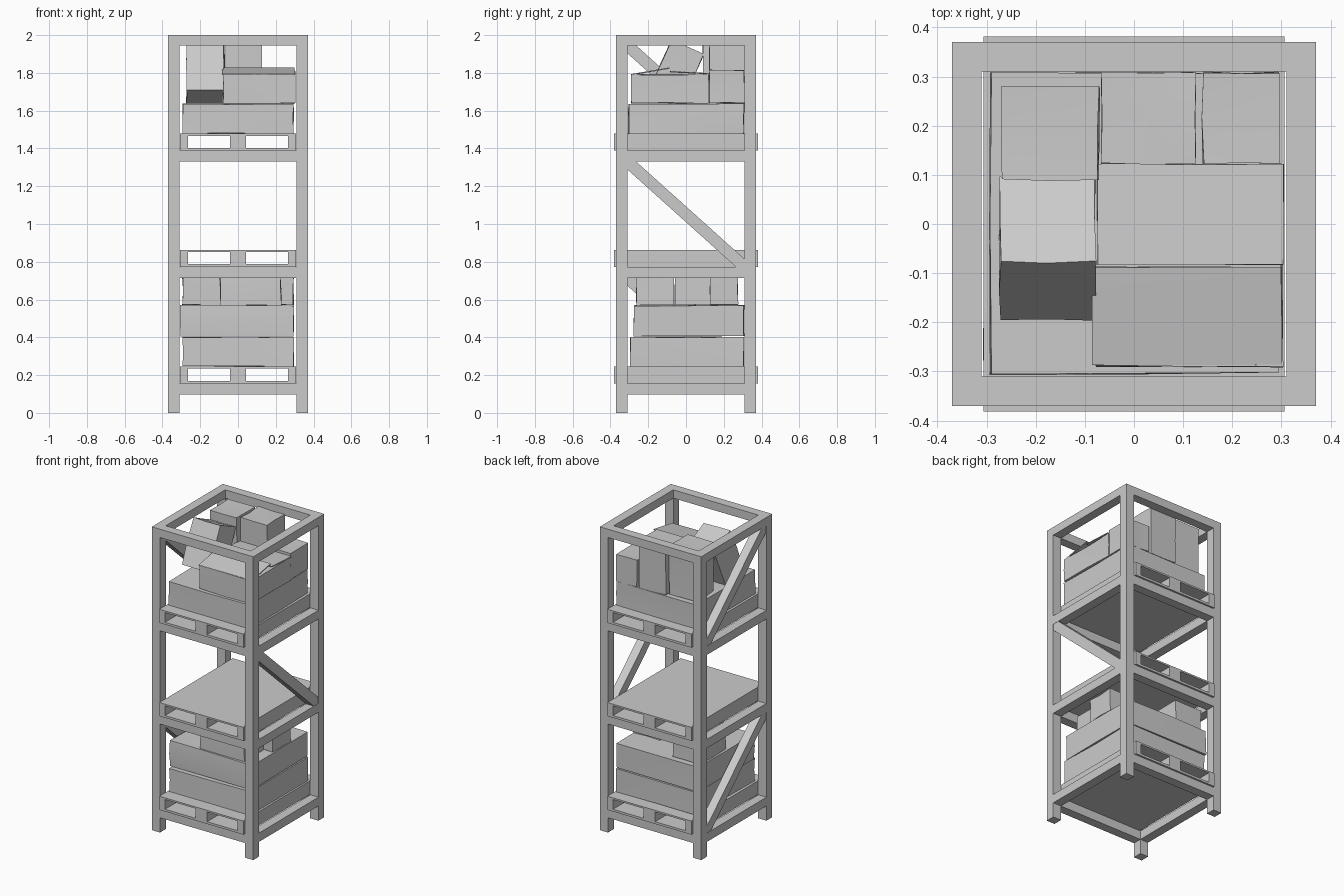
import bpy, bmesh, math, random
from mathutils import Matrix, Vector

random.seed(4)
cube = bpy.data.objects.get("Cube")
if cube:
    bpy.data.objects.remove(cube)

grey = bpy.data.materials.new("plain_grey")
grey.use_nodes = True
GREY = (0.6, 0.6, 0.6, 1)
grey.diffuse_color = GREY
grey.node_tree.nodes["Principled BSDF"].inputs["Base Color"].default_value = GREY


def add_block(bm, x, y, z, tilt=0):
    """Block from (low, high) ranges, tilted about its own x axis."""
    mid = Vector([(r[0] + r[1]) / 2 for r in (x, y, z)])
    size = [r[1] - r[0] for r in (x, y, z)]
    m = Matrix.Translation(mid) @ Matrix.Rotation(math.radians(tilt), 4, 'X') @ Matrix.Diagonal((*size, 1))
    return bmesh.ops.create_cube(bm, size=1, matrix=m)["verts"]


def finish(name, bm, smooth=False):
    mesh = bpy.data.meshes.new(name)
    bm.to_mesh(mesh)
    bm.free()
    mesh.materials.append(grey)
    ob = bpy.data.objects.new(name, mesh)
    bpy.context.collection.objects.link(ob)
    if smooth:
        bpy.ops.object.select_all(action='DESELECT')
        ob.select_set(True)
        bpy.context.view_layer.objects.active = ob
        bpy.ops.object.shade_smooth_by_angle(angle=math.radians(30))
    return ob


def carton(name, x, y, z, tilt=0, wobble=0.003):
    """Cardboard box with slightly bowed, uneven sides."""
    bm = bmesh.new()
    add_block(bm, x, y, z, tilt)
    bmesh.ops.subdivide_edges(bm, edges=bm.edges[:], cuts=1, use_grid_fill=True)
    for v in bm.verts:
        v.co += Vector([random.uniform(-wobble, wobble) for _ in range(3)])
    finish(name, bm, smooth=True)


OUT, IN = 0.37, 0.31
LEVELS = [0.097, 0.715, 1.33, 1.945]
BAR = 0.058

# Corner posts
bm = bmesh.new()
for sx in (-1, 1):
    for sy in (-1, 1):
        add_block(bm, sorted((sx * IN, sx * OUT)), sorted((sy * IN, sy * OUT)), (0, 2))
finish("corner_posts", bm)

# Horizontal rails on every level
for i, z in enumerate(LEVELS):
    bm = bmesh.new()
    top = 2 if i == 3 else z + BAR
    for s in (-1, 1):
        side = sorted((s * IN, s * OUT))
        add_block(bm, (-IN, IN), side, (z, top))
        add_block(bm, side, (-IN, IN), (z, top))
    finish(f"rails_level_{i + 1}", bm)

# Diagonal braces on alternating sides, high at the front
for i, s in enumerate((-1, 1, -1)):
    low, high = LEVELS[i] + BAR, LEVELS[i + 1]
    rise = high - low
    bm = bmesh.new()
    half = math.hypot(2 * IN, rise) / 2 + 0.01
    mid = (low + high) / 2
    add_block(bm, sorted((s * 0.312, s * 0.368)), (-half, half), (mid - 0.031, mid + 0.031),
              -math.degrees(math.atan2(rise, 2 * IN)))
    finish(f"brace_{i + 1}", bm)

# Pallets with two through slots for forks
for i, z in enumerate(LEVELS[:3]):
    base = z + BAR
    depth = (-0.382, 0.382)
    bm = bmesh.new()
    add_block(bm, (-0.306, 0.306), depth, (base, base + 0.015))
    add_block(bm, (-0.306, 0.306), depth, (base + 0.079, base + 0.09))
    for x in ((-0.306, -0.265), (-0.042, 0.042), (0.265, 0.306)):
        add_block(bm, x, depth, (base + 0.015, base + 0.079))
    finish(f"pallet_{i + 1}", bm)

# Cartons in the lower bay
carton("lower_wide_carton", (-0.292, 0.295), (-0.295, 0.306), (0.248, 0.4))
carton("upper_wide_carton", (-0.305, 0.295), (-0.275, 0.306), (0.406, 0.57))
carton("lower_front_carton", (-0.095, 0.228), (-0.262, -0.065), (0.572, 0.72))
carton("lower_side_carton", (0.1, 0.293), (-0.06, 0.13), (0.572, 0.72))
carton("lower_back_carton", (-0.293, -0.095), (0.0, 0.275), (0.572, 0.72))

# Cartons in the upper bay
carton("top_wide_carton", (-0.292, 0.293), (-0.304, 0.306), (1.478, 1.636))
carton("open_carton", (-0.08, 0.302), (-0.289, 0.12), (1.64, 1.79))
carton("leaning_carton", (-0.272, -0.078), (-0.145, 0.045), (1.66, 1.95), -24)
carton("tall_left_carton", (-0.267, -0.072), (0.09, 0.278), (1.64, 1.96))
carton("tall_middle_carton", (-0.068, 0.127), (0.124, 0.308), (1.64, 1.955))
carton("short_right_carton", (0.14, 0.295), (0.124, 0.308), (1.64, 1.815))

# Lid flaps of the open carton, slightly raised at the middle
carton("front_lid_flap", (-0.085, 0.3), (-0.288, -0.086), (1.805, 1.811), 10, 0.001)
carton("back_lid_flap", (-0.074, 0.304), (-0.083, 0.122), (1.798, 1.804), -3, 0.001)
